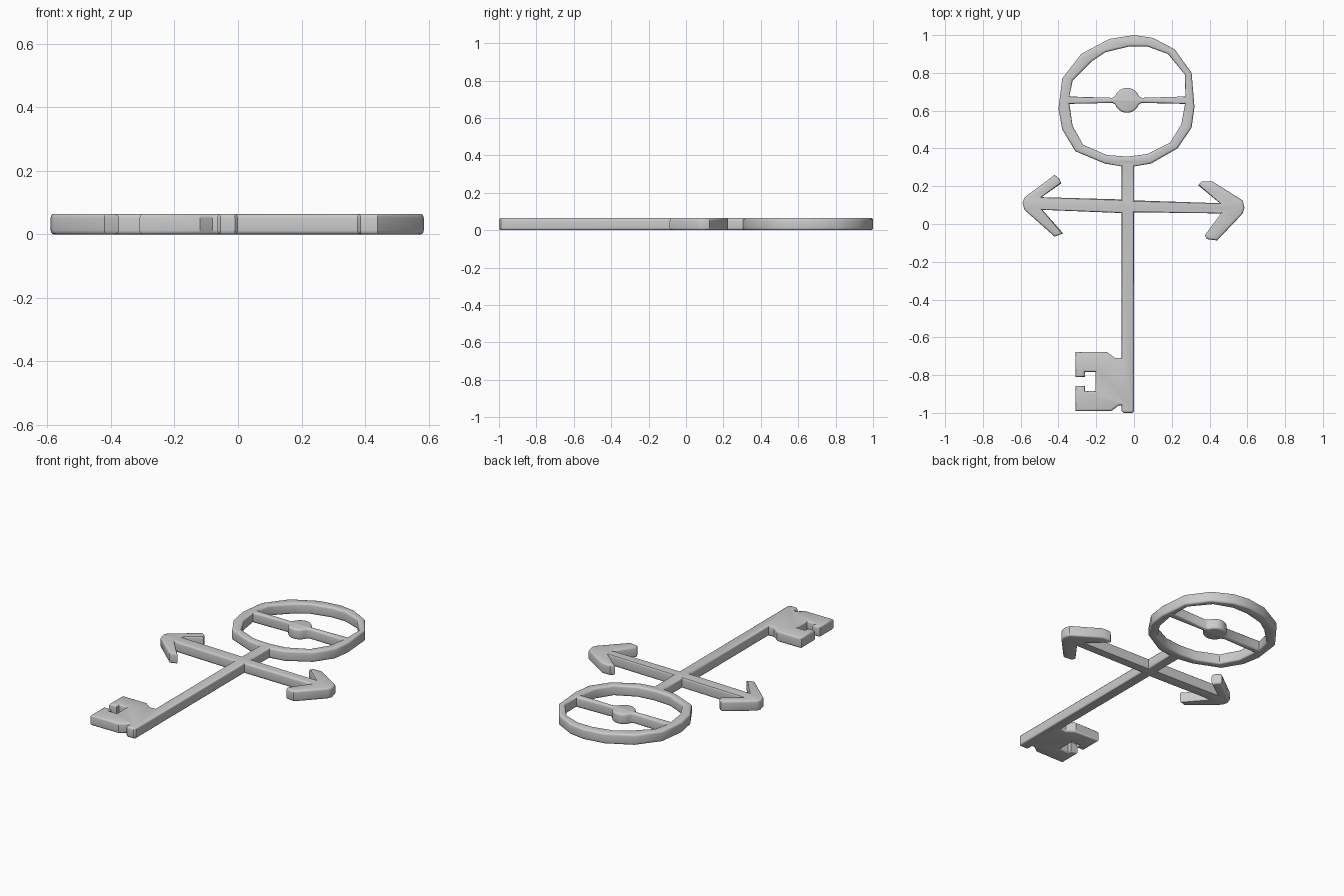
import bpy, bmesh, math
from mathutils import Vector
from mathutils.geometry import tessellate_polygon

if "Cube" in bpy.data.objects:
    bpy.data.objects.remove(bpy.data.objects["Cube"])

THICK = 0.065      # plate thickness
INSET = 0.010      # rounded rim, in plan
DROP = 0.013       # rounded rim, in height
STEPS = 3          # rim segments

# Outer silhouette, counter-clockwise, part by part
right_arrow = [(0, .062), (.46, .056), (.375, -.06), (.385, -.08), (.44, -.087),
               (.575, .055), (.585, .085), (.575, .125), (.415, .225),
               (.36, .225), (.34, .205), (.455, .11), (0, .125)]
bow = [(0, .305), (.09, .32), (.23, .40), (.305, .51), (.32, .62), (.305, .80),
       (.215, .925), (.10, .985), (0, 1), (-.13, .98), (-.28, .90), (-.38, .77),
       (-.40, .61), (-.38, .50), (-.31, .385), (-.155, .32), (-.065, .305)]
left_arrow = [(-.065, .13), (-.49, .142), (-.385, .215), (-.395, .24), (-.42, .26),
              (-.58, .14), (-.59, .11), (-.58, .075), (-.42, -.067),
              (-.375, -.05), (-.485, .075), (-.065, .058)]
bit = [(-.065, -.71), (-.10, -.71), (-.145, -.677), (-.31, -.677), (-.31, -.81),
       (-.26, -.81), (-.26, -.783), (-.205, -.783), (-.205, -.884), (-.26, -.884),
       (-.26, -.857), (-.31, -.857), (-.31, -.99), (-.12, -.99), (-.08, -.96),
       (-.065, -.96)]
shaft_end = [(-.065, -.99), (-.055, -1), (-.01, -1), (0, -.99)]


def hub_arc(start, end, n=10):
    """Half of the round hub in the middle of the bow."""
    angles = [math.radians(start + (end - start) * i / n) for i in range(n + 1)]
    return [(-.037 + .066 * math.cos(a), .655 + .066 * math.sin(a)) for a in angles]


# Openings above and below the crossbar
upper_hole = [(.272, .675), (.27, .79), (.18, .90), (.07, .94), (-.025, .94),
              (-.15, .91), (-.225, .86), (-.325, .76), (-.342, .675),
              (-.115, .668)] + hub_arc(160, 20) + [(.041, .668)]
lower_hole = [(-.342, .636), (-.325, .52), (-.27, .42), (-.145, .365), (-.035, .357),
              (.07, .37), (.19, .43), (.25, .525), (.27, .636),
              (.041, .641)] + hub_arc(-20, -160) + [(-.115, .641)]


def oriented(points, ccw):
    pts = [Vector(p) for p in points]
    area = sum(pts[i - 1].cross(pts[i]) for i in range(len(pts)))
    return pts if (area > 0) == ccw else pts[::-1]


def inset(pts, d):
    """Move every point into the material (left of the path), mitred."""
    out = []
    for i, p in enumerate(pts):
        a = (p - pts[i - 1]).normalized()
        b = (pts[(i + 1) % len(pts)] - p).normalized()
        na, nb = Vector((-a.y, a.x)), Vector((-b.y, b.x))
        out.append(p + (na + nb) * (d / max(1 + na.dot(nb), 0.5)))
    return out


def rounded_plate(name, outer, holes):
    loops = [oriented(outer, True)] + [oriented(h, False) for h in holes]
    quarter = [(INSET * (1 - math.cos(t)), DROP * (1 - math.sin(t)))
               for t in (math.pi / 2 * i / STEPS for i in range(STEPS + 1))]
    # rim profile from bottom to top: (inset, height)
    profile = [(d, h) for d, h in reversed(quarter)] + [(d, THICK - h) for d, h in quarter]
    bm = bmesh.new()
    bottom, top, flat = [], [], []
    for pts in loops:
        rings = [[bm.verts.new((q.x, q.y, z)) for q in inset(pts, d)] for d, z in profile]
        for lo, hi in zip(rings, rings[1:]):
            for i in range(len(pts)):
                bm.faces.new((lo[i - 1], lo[i], hi[i], hi[i - 1]))
        bottom += rings[0]
        top += rings[-1]
        flat.append([Vector((v.co.x, v.co.y, 0)) for v in rings[-1]])
    for tri in tessellate_polygon(flat):
        for cap in (bottom, top):
            bm.faces.new([cap[i] for i in tri])
    bmesh.ops.recalc_face_normals(bm, faces=bm.faces[:])
    mesh = bpy.data.meshes.new(name)
    bm.to_mesh(mesh)
    bm.free()
    obj = bpy.data.objects.new(name, mesh)
    bpy.context.collection.objects.link(obj)
    return obj


key = rounded_plate("arrow_key", right_arrow + bow + left_arrow + bit + shaft_end,
                    [upper_hole, lower_hole])
bpy.context.view_layer.objects.active = key
key.select_set(True)
bpy.ops.object.shade_smooth_by_angle(angle=math.radians(35))
